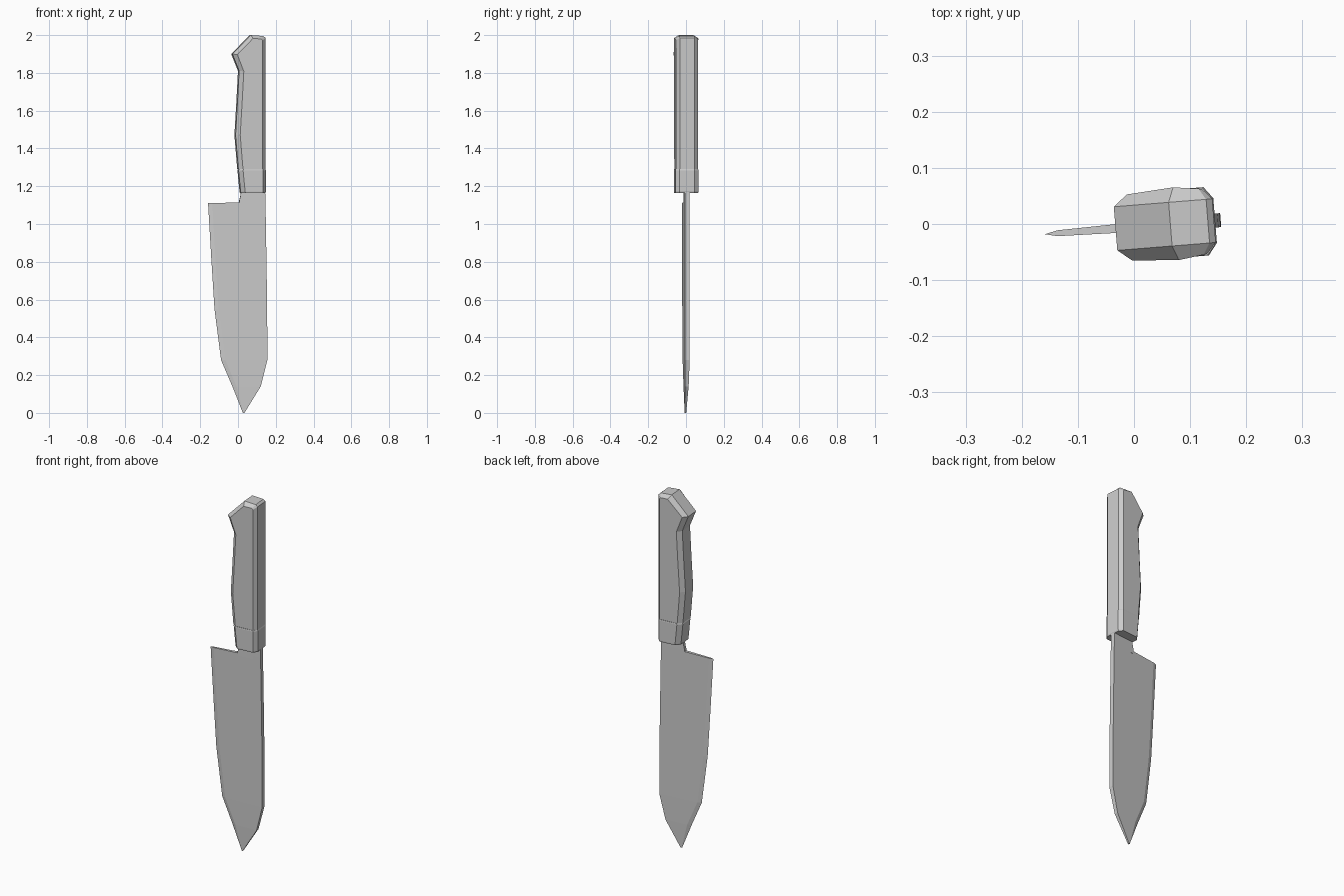
import bpy, bmesh, math

if "Cube" in bpy.data.objects:
    bpy.data.objects.remove(bpy.data.objects["Cube"])

TURN = math.radians(4.6)
Y_OFF = -0.0055


def loft(name, rings):
    """Skin equal-length rings of (x, y, z) points and cap both ends."""
    bm = bmesh.new()
    rows = [[bm.verts.new(p) for p in ring] for ring in rings]
    n = len(rows[0])
    for a, b in zip(rows, rows[1:]):
        for i in range(n):
            j = (i + 1) % n
            bm.faces.new((a[i], a[j], b[j], b[i]))
    bm.faces.new(rows[0])
    bm.faces.new(rows[-1])
    bmesh.ops.recalc_face_normals(bm, faces=bm.faces)
    mesh = bpy.data.meshes.new(name)
    bm.to_mesh(mesh)
    bm.free()
    obj = bpy.data.objects.new(name, mesh)
    bpy.context.collection.objects.link(obj)
    obj.rotation_euler.z = TURN
    obj.location.y = Y_OFF
    return obj


def flat_ring(outline, y):
    return [(x, y, z) for x, z in outline]


# Handle: outer profile, and the inset chamfered profile with its half thickness
outer = [(0.143, 1.29), (0.143, 1.985), (0.132, 1.995), (0.065, 2.0),
         (-0.033, 1.9), (0.003, 1.81), (-0.006, 1.64), (-0.016, 1.47),
         (-0.001, 1.29)]
inner = [(0.126, 0.058, 1.29), (0.126, 0.058, 1.972), (0.12, 0.059, 1.979),
         (0.075, 0.065, 1.983), (-0.008, 0.059, 1.897), (0.026, 0.06, 1.808),
         (0.017, 0.06, 1.64), (0.007, 0.059, 1.47), (0.022, 0.058, 1.29)]
TANG = 0.0125
for side, label in ((-1, "front"), (1, "back")):
    loft("handle_scale_" + label, [
        flat_ring(outer, side * TANG),
        flat_ring(outer, side * 0.039),
        [(x, side * y, z) for x, y, z in inner]])

# Flush full tang between the scales
loft("tang", [flat_ring(outer, -TANG), flat_ring(outer, TANG)])

# Bolster: octagonal collar
def octagon(x0, x1, h, z):
    return [(x0, -0.038, z), (x0 + 0.022, -h, z), (x1 - 0.016, -h, z),
            (x1, -0.04, z), (x1, 0.04, z), (x1 - 0.016, h, z),
            (x0 + 0.022, h, z), (x0, 0.038, z)]

loft("bolster", [octagon(0.013, 0.142, 0.06, 1.165),
                 octagon(0.011, 0.145, 0.061, 1.172),
                 octagon(0.0, 0.145, 0.061, 1.284),
                 octagon(0.003, 0.143, 0.06, 1.29)])

# Blade: rows of z, edge x, spine x, wedge section with a ground edge
def blade_ring(z, edge, spine, heel_rise=0.0, thin=1.0):
    grind = edge + min(0.022, 0.3 * (spine - edge))
    half = lambda x: thin * (0.0052 + 0.0073 * (x + 0.137) / 0.29)
    g, s = half(grind), half(spine)
    return [(edge, 0, z), (grind, -g, z), (spine, -s, z + heel_rise),
            (spine, s, z + heel_rise), (grind, g, z)]

loft("blade", [blade_ring(0.0, 0.026, 0.034, thin=0.4),
               blade_ring(0.14, -0.03, 0.12, thin=0.85),
               blade_ring(0.28, -0.09, 0.155),
               blade_ring(0.55, -0.125, 0.154),
               blade_ring(0.82, -0.142, 0.15),
               blade_ring(1.11, -0.159, 0.145, 0.01)])

# Neck joining blade to bolster
loft("blade_neck", [[(l, -0.009, z), (r, -0.0122, z), (r, 0.0122, z), (l, 0.009, z)]
                    for z, l, r in ((1.1, 0.005, 0.145), (1.125, 0.007, 0.145),
                                    (1.15, 0.013, 0.144), (1.2, 0.018, 0.143))])
